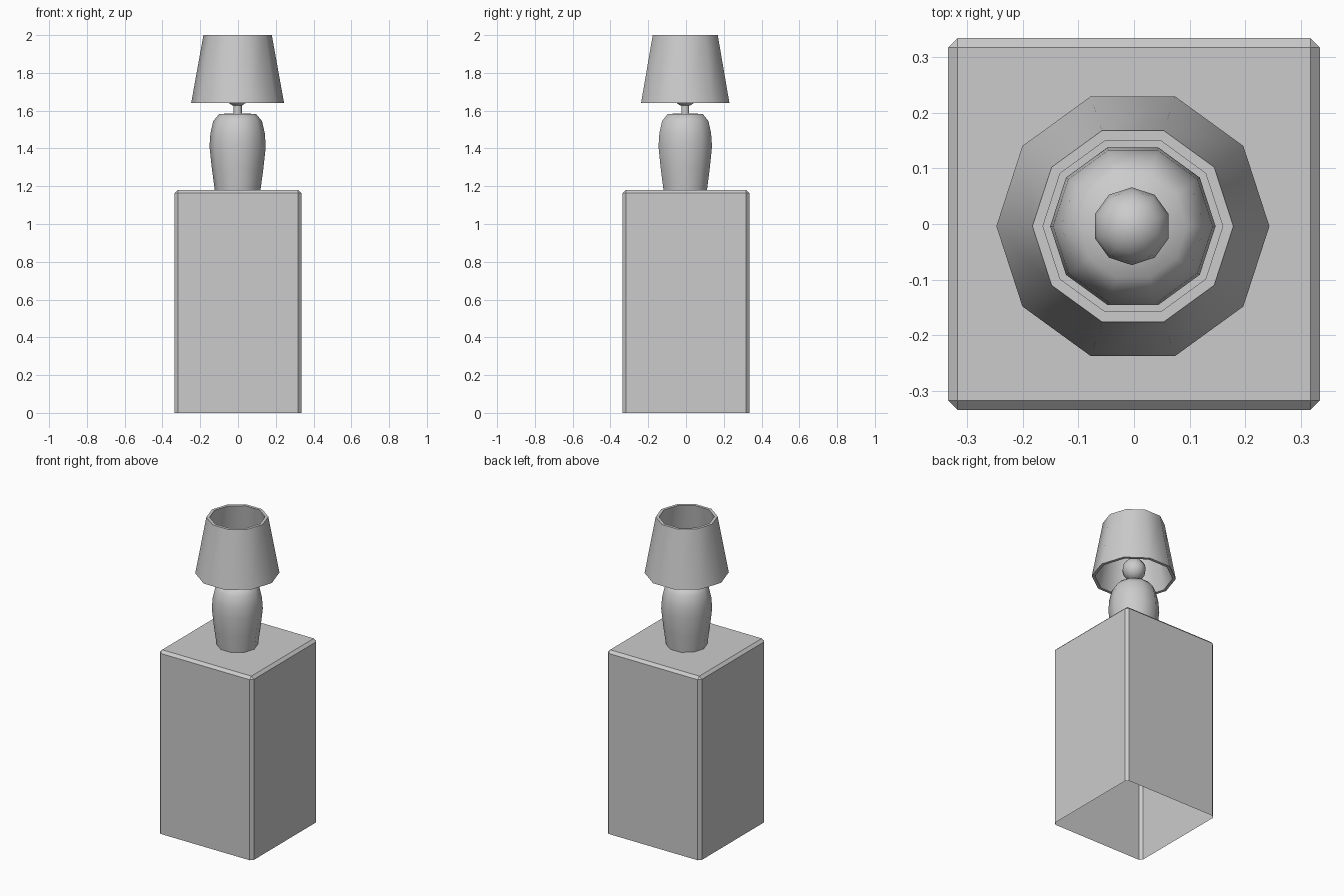
import bpy, bmesh, math

if "Cube" in bpy.data.objects:
    bpy.data.objects.remove(bpy.data.objects["Cube"])

SIDES = 10
CX, CY = -0.002, -0.004   # the lamp sits a hair off centre


def finish(name, bm, smooth_angle=None):
    mesh = bpy.data.meshes.new(name)
    bm.to_mesh(mesh)
    bm.free()
    obj = bpy.data.objects.new(name, mesh)
    bpy.context.collection.objects.link(obj)
    if smooth_angle:
        bpy.ops.object.select_all(action='DESELECT')
        obj.select_set(True)
        bpy.context.view_layer.objects.active = obj
        bpy.ops.object.shade_smooth_by_angle(angle=math.radians(smooth_angle))
    return obj


def lathe(name, profile, smooth_angle=40, closed=False, cap_top=False):
    """Revolve (radius, z) points, listed bottom to top on the outside."""
    bm = bmesh.new()
    rings = []
    for r, z in profile:
        angles = [2 * math.pi * i / SIDES for i in range(SIDES)]
        rings.append([bm.verts.new((CX + r * math.cos(a), CY + r * math.sin(a), z))
                      for a in angles])
    pairs = list(zip(rings, rings[1:]))
    if closed:
        pairs.append((rings[-1], rings[0]))
    for low, high in pairs:
        for i in range(SIDES):
            j = (i + 1) % SIDES
            bm.faces.new((low[i], low[j], high[j], high[i]))
    if cap_top:
        bm.faces.new(rings[-1])
    return finish(name, bm, smooth_angle)


# Pedestal: bevelled box with an open underside
bm = bmesh.new()
bmesh.ops.create_cube(bm, size=1)
for v in bm.verts:
    v.co = (v.co.x * 0.67, v.co.y * 0.67, (v.co.z + 0.5) * 1.18)
edges = [e for e in bm.edges if max(v.co.z for v in e.verts) > 1]
bmesh.ops.bevel(bm, geom=edges, offset=0.017, segments=1, affect='EDGES')
under = [f for f in bm.faces if all(v.co.z < 0.001 for v in f.verts)]
bmesh.ops.delete(bm, geom=under, context='FACES')
finish("pedestal", bm)

# Lamp body
lathe("lamp_body", [(0.121, 1.18), (0.136, 1.29), (0.149, 1.41), (0.144, 1.48),
                    (0.129, 1.545), (0.097, 1.583), (0.022, 1.585)], 80)

# Neck
lathe("lamp_neck", [(0.022, 1.58), (0.022, 1.64)], cap_top=True)

# Bulb
bm = bmesh.new()
bmesh.ops.create_uvsphere(bm, u_segments=SIDES, v_segments=8, radius=0.07)
bmesh.ops.translate(bm, verts=bm.verts, vec=(CX - 0.002, CY, 1.692))
finish("bulb", bm, 60)

# Shade: tapered tube with wall thickness
lathe("lamp_shade", [(0.246, 1.64), (0.181, 2.0), (0.162, 2.0), (0.227, 1.64)],
      closed=True)
